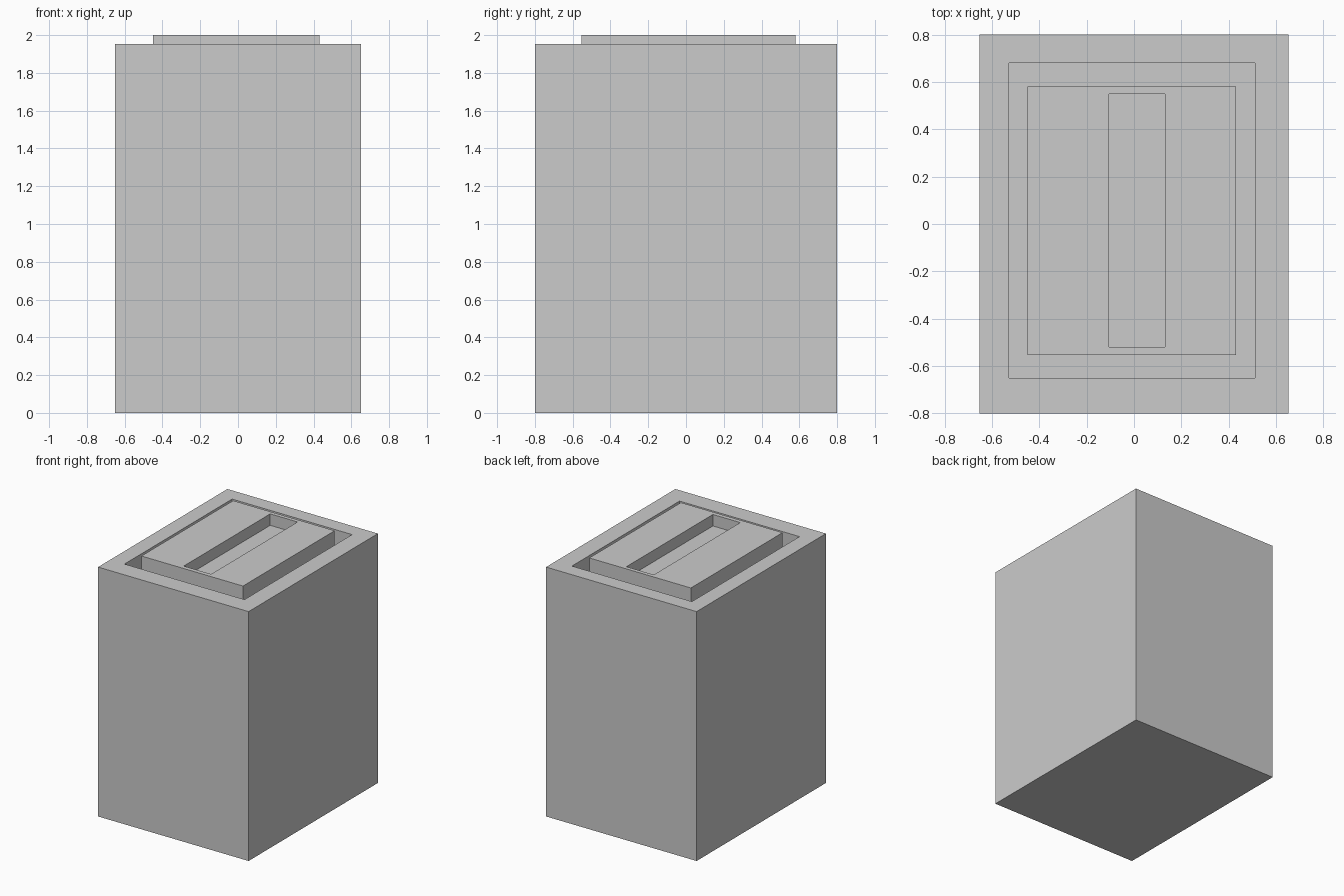
import bpy, bmesh

if "Cube" in bpy.data.objects:
    bpy.data.objects.remove(bpy.data.objects["Cube"])

# A part is a stack of rectangular rings (x0, x1, y0, y1, z), bridged in order and capped at both ends.
def ring_solid(name, rings):
    bm = bmesh.new()
    loops = []
    for x0, x1, y0, y1, z in rings:
        loops.append([bm.verts.new((x, y, z)) for x, y in
                      ((x0, y0), (x1, y0), (x1, y1), (x0, y1))])
    bm.faces.new(loops[0][::-1])
    for a, b in zip(loops, loops[1:]):
        for i in range(4):
            j = (i + 1) % 4
            bm.faces.new((a[i], a[j], b[j], b[i]))
    bm.faces.new(loops[-1])
    mesh = bpy.data.meshes.new(name)
    bm.to_mesh(mesh)
    bm.free()
    obj = bpy.data.objects.new(name, mesh)
    bpy.context.collection.objects.link(obj)
    return obj

outer = (-0.652, 0.652, -0.8, 0.8)
recess = (-0.528, 0.512, -0.651, 0.681)
block = (-0.449, 0.431, -0.554, 0.581)
slot = (-0.106, 0.131, -0.52, 0.55)
rim_z, floor_z, top_z, slot_z = 1.953, 1.78, 2.0, 1.91

# Casing: tall box with a sunken top
ring_solid("casing", [(*outer, 0), (*outer, rim_z), (*recess, rim_z), (*recess, floor_z)])

# Inner block: stands in the recess, with a long slot in its top
ring_solid("slotted_block", [(*block, floor_z), (*block, top_z), (*slot, top_z), (*slot, slot_z)])
